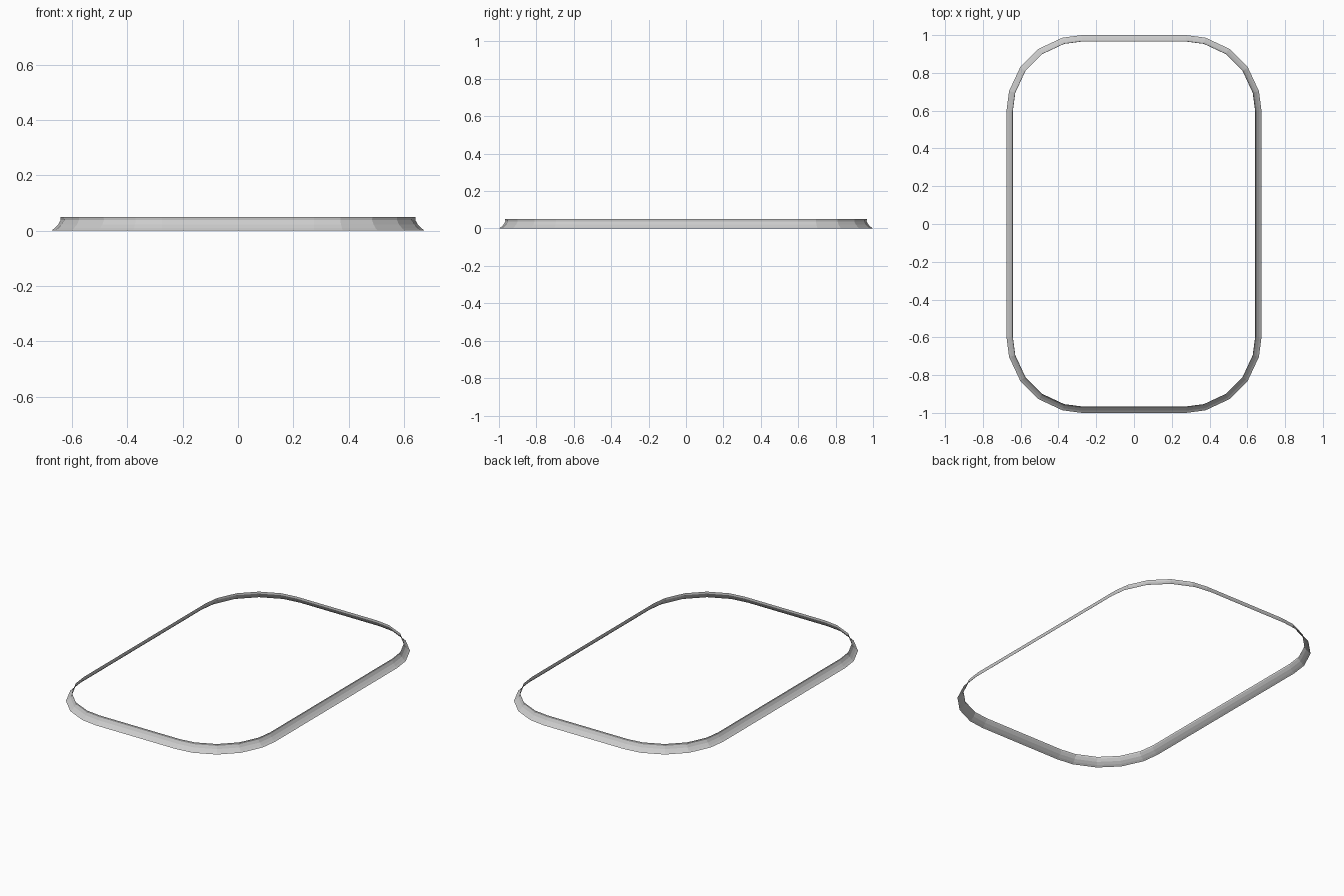
import bpy, bmesh
from math import sin, cos, radians

if "Cube" in bpy.data.objects:
    bpy.data.objects.remove(bpy.data.objects["Cube"])

# Rounded-rectangle trim: half size of the straight corner centres, corner radius
CX, CY, R = 0.275, 0.6, 0.4
ANGLES = (0, 15, 35, 55, 75, 90)
# Concave wall section: (inset from outer edge, height)
PROFILE = ((0, 0), (0.012, 0.009), (0.025, 0.022), (0.034, 0.038), (0.033, 0.05))


def outline(inset):
    r = R - inset
    pts = []
    for q, (sx, sy) in enumerate(((1, 1), (-1, 1), (-1, -1), (1, -1))):
        for a in ANGLES:
            t = radians(a + 90 * q)
            pts.append((sx * CX + r * cos(t), sy * CY + r * sin(t)))
    return pts


# Thin flared rim, open above and below
bm = bmesh.new()
rings = [[bm.verts.new((x, y, z)) for x, y in outline(d)] for d, z in PROFILE]
for lo, hi in zip(rings, rings[1:]):
    n = len(lo)
    for i in range(n):
        j = (i + 1) % n
        bm.faces.new((lo[i], lo[j], hi[j], hi[i]))
mesh = bpy.data.meshes.new("rim")
bm.to_mesh(mesh)
bm.free()
rim = bpy.data.objects.new("rim", mesh)
bpy.context.collection.objects.link(rim)
